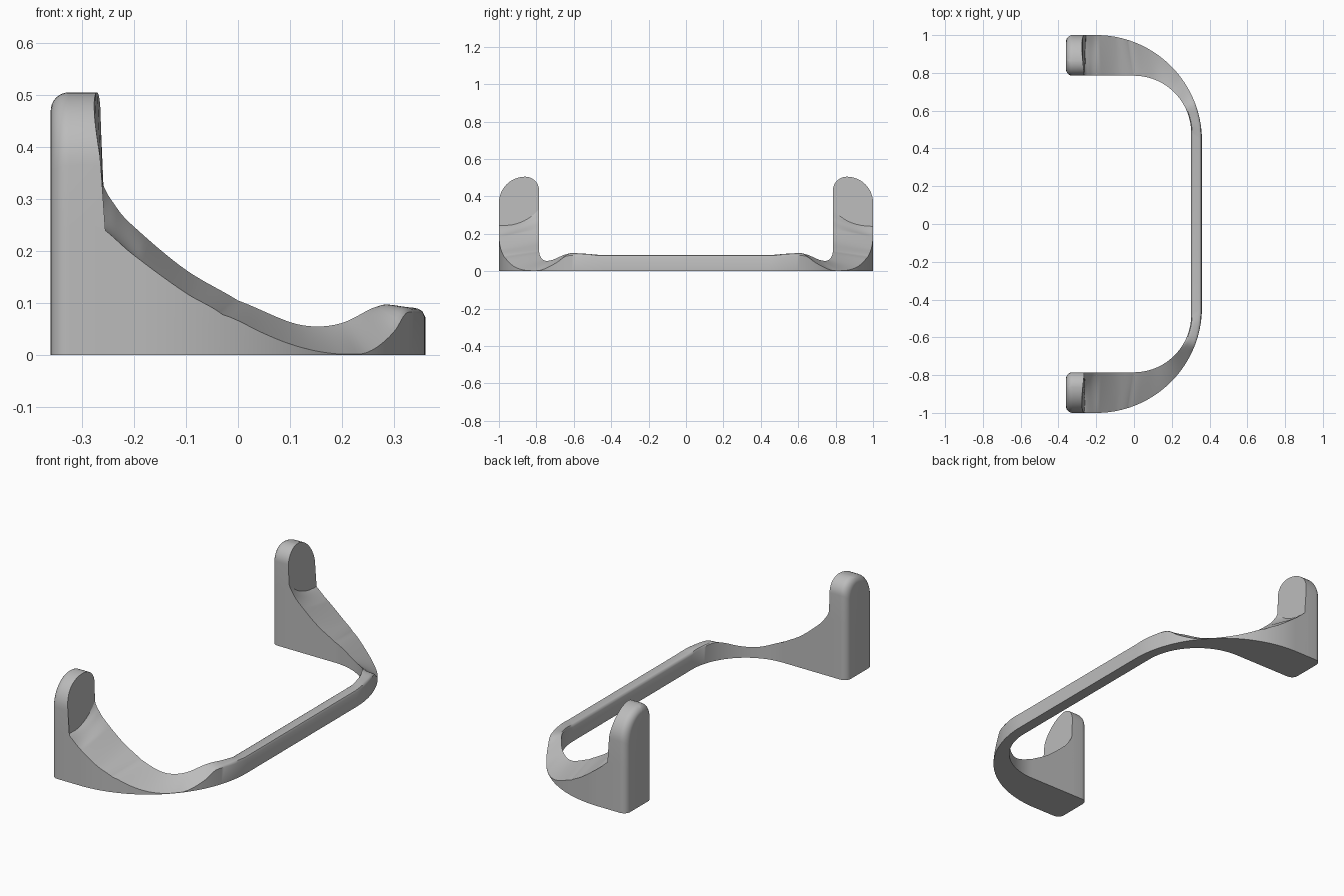
import bpy, bmesh, math

if "Cube" in bpy.data.objects:
    bpy.data.objects.remove(bpy.data.objects["Cube"])

grey = bpy.data.materials.new("plain grey")
grey.diffuse_color = (0.5, 0.5, 0.5, 1)
grey.use_nodes = True
grey.node_tree.nodes["Principled BSDF"].inputs["Base Color"].default_value = grey.diffuse_color


def lookup(table, u):
    """Smooth interpolation through (u, z) points, finite-difference tangents."""
    n = len(table)
    u = min(max(u, table[0][0]), table[-1][0])
    i = next(k for k in range(n - 1) if u <= table[k + 1][0])

    def slope(k):
        a, b = table[max(k - 1, 0)], table[min(k + 1, n - 1)]
        return (b[1] - a[1]) / (b[0] - a[0])
    (u0, z0), (u1, z1) = table[i], table[i + 1]
    h = u1 - u0
    t = (u - u0) / h
    return ((2*t**3 - 3*t**2 + 1) * z0 + (t**3 - 2*t**2 + t) * h * slope(i)
            + (3*t**2 - 2*t**3) * z1 + (t**3 - t**2) * h * slope(i + 1))


def loft(name, rings):
    """Closed skin through equal-sized rings, capped at both ends."""
    bm = bmesh.new()
    vs = [[bm.verts.new(p) for p in r] for r in rings]
    n = len(rings[0])
    for a, b in zip(vs, vs[1:]):
        for j in range(n):
            k = (j + 1) % n
            bm.faces.new((a[j], a[k], b[k], b[j]))
    bm.faces.new(vs[0])
    bm.faces.new(vs[-1][::-1])
    bmesh.ops.recalc_face_normals(bm, faces=bm.faces)
    me = bpy.data.meshes.new(name)
    bm.to_mesh(me)
    bm.free()
    me.materials.append(grey)
    ob = bpy.data.objects.new(name, me)
    bpy.context.collection.objects.link(ob)
    bpy.ops.object.select_all(action='DESELECT')
    ob.select_set(True)
    bpy.context.view_layer.objects.active = ob
    bpy.ops.object.shade_smooth_by_angle(angle=math.radians(35))
    return ob


# Top edge heights along the handle: u 0-1 is the straight arm, 1-2 the bend
INNER = [(0, .43), (.037, .345), (.148, .285), (.26, .25), (.63, .165), (1, .105),
         (1.217, .063), (1.333, .055), (1.46, .062), (1.63, .088), (1.72, .094),
         (1.82, .087), (2, .073)]
OUTER = [(0, .25), (.08, .24), (.29, .195), (.71, .12), (1, .078), (1.12, .042),
         (1.2, .022), (1.29, .008), (1.386, .002), (1.495, .006), (1.63, .045),
         (1.7, .078), (1.75, .083), (1.82, .08), (2, .073)]


def plan(u):
    """Inner and outer plan points of one station."""
    a0 = 17.7
    if u <= 1:
        inner = (-.275 + .275 * u, -.785)
        xo = -.275 + .245 * u
        s = max(0, (xo + .2) / .56)
        return inner, (xo, -.44 - .56 * math.sqrt(1 - s * s))
    a = math.radians(90 * (u - 1))
    b = math.radians(a0 + (90 - a0) * (u - 1))
    return ((.303 * math.sin(a), -.48 - .305 * math.cos(a)),
            (-.2 + .56 * math.sin(b), -.44 - .56 * math.cos(b)))


def section(u, steps=12):
    (xi, yi), (xo, yo) = plan(u)
    zi, zo = lookup(INNER, u), max(lookup(OUTER, u), .002)
    power = 1 + 1.8 * max(0, 1 - u / .35)        # fillet against the post
    crown = .013 * min(1, max(0, (u - 1.6) / .3))  # rounded grip top
    ring = [(xi, yi, 0), (xo, yo, 0)]
    for j in range(steps + 1):
        t = j / steps
        z = zo + (zi - zo) * t ** power + crown * math.sqrt(max(0, 1 - (2*t - 1)**4))
        ring.append((xo + (xi - xo) * t, yo + (yi - yo) * t, z))
    return ring


# Handle: both swept arms and the straight bar between them
N = 90
half = [section(2 * i / N) for i in range(N + 1)]
loft("handle", half + [[(x, -y, z) for x, y, z in r] for r in reversed(half)])


def arc(cy, cz, ry, rz, a0, a1, n=12):
    return [(cy + ry * math.cos(math.radians(a0 + (a1 - a0) * i / n)),
             cz + rz * math.sin(math.radians(a0 + (a1 - a0) * i / n)))
            for i in range(n + 1)]


# Posts: rounded uprights with a softened back edge and a slanted front face
outline = ([(-1, 0), (-1, .12), (-1, .24)] + arc(-.86, .365, .14, .14, 180, 90)
           + arc(-.86, .43, .075, .075, 90, 0) + [(-.785, .3), (-.785, .15), (-.785, 0)])


def post_ring(x, d):
    yc = -.8925
    return [(x, yc + (y - yc) * (1 - d / .1075), z * (1 - d / .505)) for y, z in outline]


def front_x(y, z):
    slant = -.255 - .01 * min(1, max(0, (z - .24) / .14)) - .02 * max(0, (z - .38) / .12)
    return slant + .022 * max(0, (z - .38) / .12) * (y + 1) / .215


rings = []
for i in range(9):
    a = math.radians(90 * i / 8)
    rings.append(post_ring(-.36 + .035 * (1 - math.cos(a)), .035 * (1 - math.sin(a))))
rings.append([(front_x(y, z), y, z) for y, z in outline])
loft("front_post", rings)
loft("back_post", [[(x, -y, z) for x, y, z in r] for r in rings])
